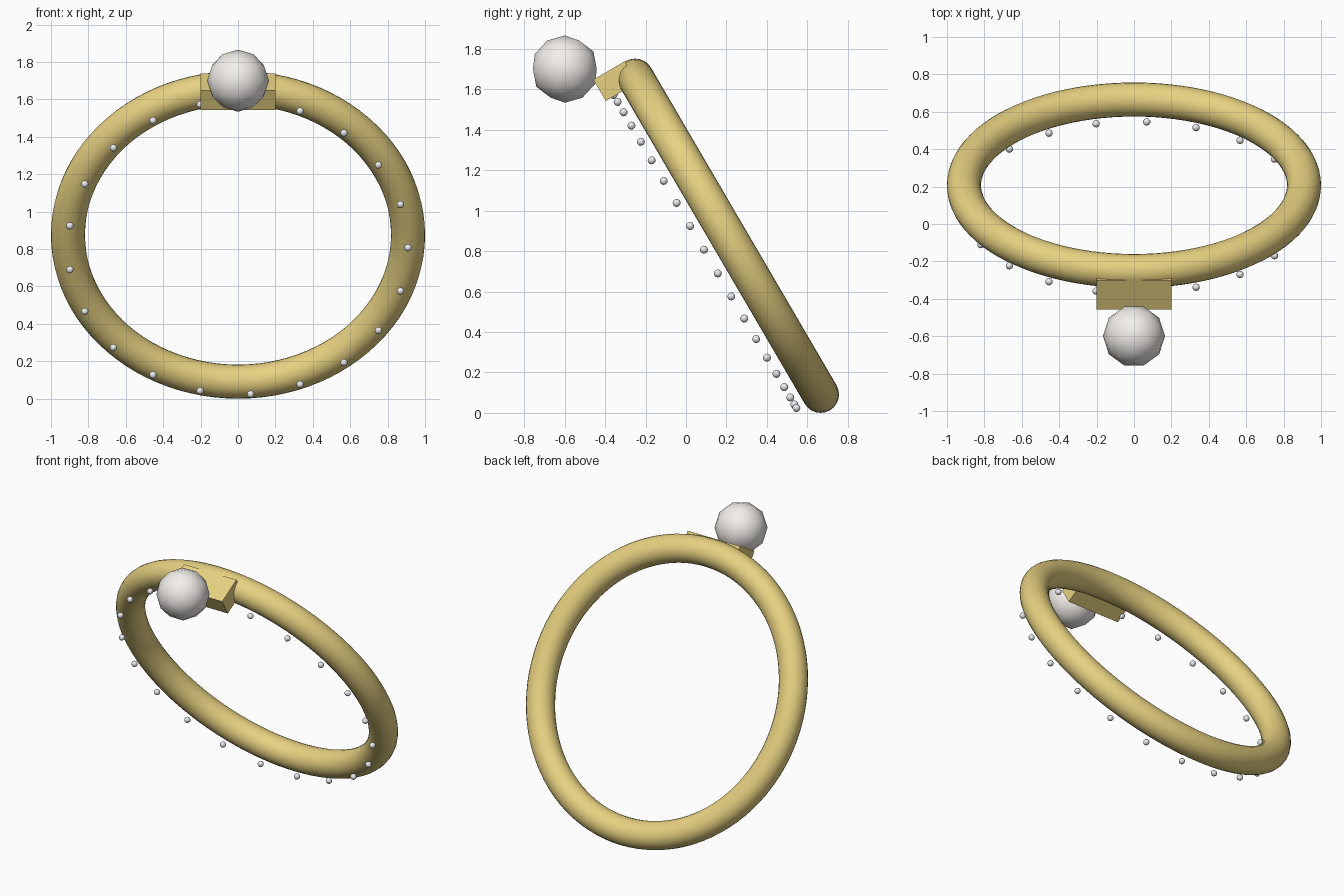
import bpy
from math import radians, cos, sin, tau
from mathutils import Matrix, Vector

if "Cube" in bpy.data.objects:
    bpy.data.objects.remove(bpy.data.objects["Cube"])

MAJOR, MINOR = 0.909, 0.091
TILT = radians(120.3)
# Ring frame: local y runs up the ring, local z points out of its front
FRAME = Matrix.Translation((0, 0.207, 0.876)) @ Matrix.Rotation(TILT, 4, 'X')


def material(name, color):
    mat = bpy.data.materials.new(name)
    mat.diffuse_color = (*color, 1)
    mat.use_nodes = True
    mat.node_tree.nodes["Principled BSDF"].inputs["Base Color"].default_value = mat.diffuse_color
    return mat


def finish(name, mat=None, smooth=True):
    ob = bpy.context.object
    ob.name = name
    if mat:
        ob.data.materials.append(mat)
    if smooth:
        bpy.ops.object.shade_smooth()
    return ob


gold = material("gold", (0.80, 0.64, 0.22))
pearl_white = material("pearl_white", (0.90, 0.87, 0.83))
silver = material("silver", (0.82, 0.83, 0.86))

# Ring band
bpy.ops.mesh.primitive_torus_add(major_radius=MAJOR, minor_radius=MINOR,
                                 major_segments=96, minor_segments=24,
                                 location=FRAME.translation, rotation=(TILT, 0, 0))
finish("ring_band", gold)

# Setting block at the top of the ring
bpy.ops.mesh.primitive_cube_add(size=1, location=FRAME @ Vector((0, 0.941, 0.095)),
                                rotation=(TILT, 0, 0))
setting = finish("setting_block", gold, smooth=False)
setting.scale = (0.40, 0.122, 0.18)

# Faceted pearl in front of the setting
bpy.ops.mesh.primitive_ico_sphere_add(subdivisions=2, radius=0.166,
                                      location=(0, -0.599, 1.70),
                                      rotation=(0, 0, radians(-90)))
finish("pearl", pearl_white)

# Small beads in a circle ahead of the band
COUNT = 21
for i in range(COUNT):
    a = tau * i / COUNT
    pos = FRAME @ Vector((MAJOR * cos(a), MAJOR * sin(a), 0.137))
    bpy.ops.mesh.primitive_ico_sphere_add(subdivisions=2, radius=0.02, location=pos)
    finish(f"bead_{i + 1}", silver)
